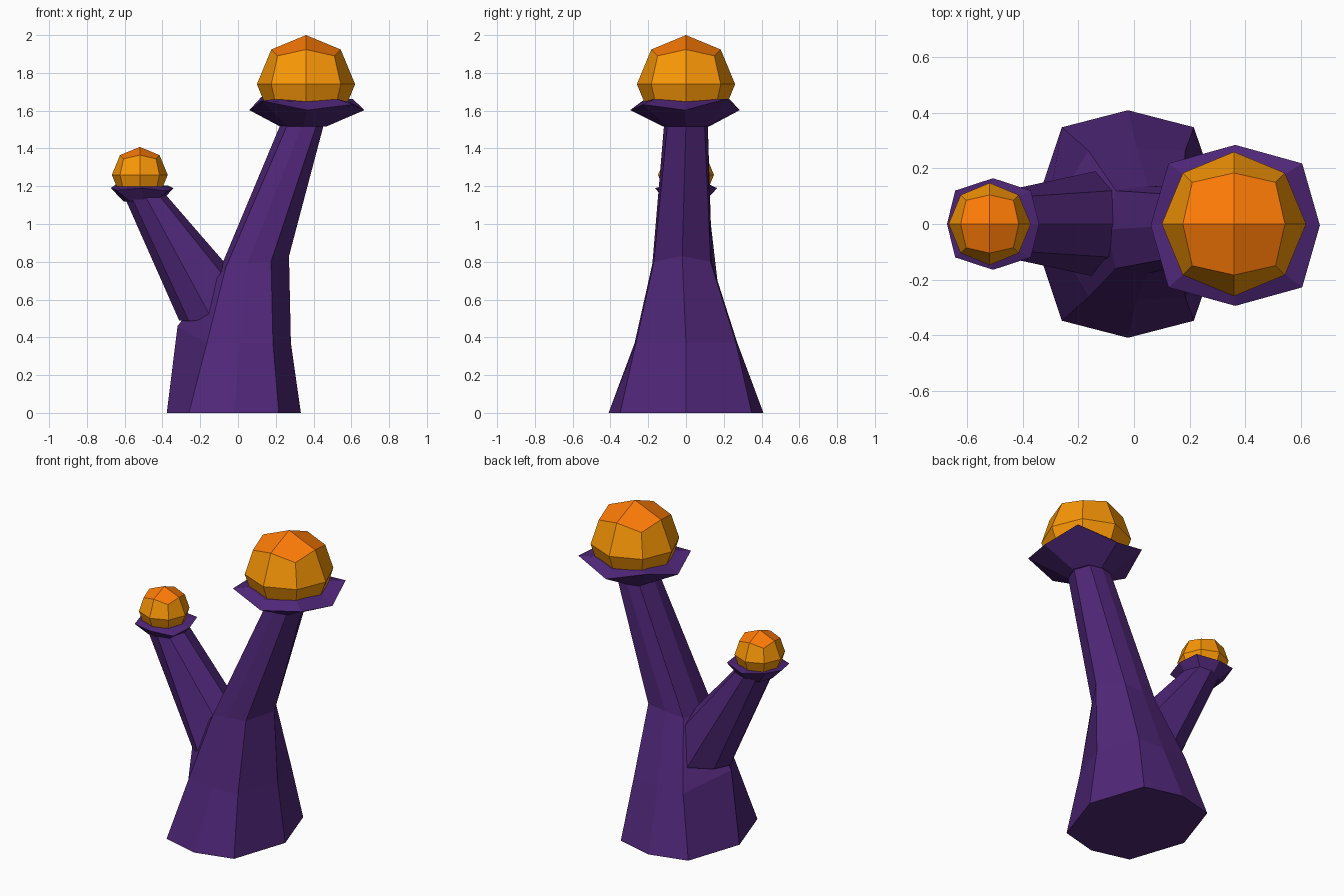
import bpy, bmesh, math
from mathutils import Vector

if "Cube" in bpy.data.objects:
    bpy.data.objects.remove(bpy.data.objects["Cube"])


def material(name, color):
    m = bpy.data.materials.new(name)
    m.diffuse_color = (*color, 1)
    m.use_nodes = True
    m.node_tree.nodes["Principled BSDF"].inputs["Base Color"].default_value = m.diffuse_color
    return m


PURPLE = material("purple bark", (0.08, 0.02, 0.19))
YELLOW = material("amber", (0.95, 0.31, 0.002))
ORANGE = material("orange top", (1.0, 0.2, 0.002))


def finish(name, bm, mats):
    bmesh.ops.recalc_face_normals(bm, faces=bm.faces)
    me = bpy.data.meshes.new(name)
    bm.to_mesh(me)
    bm.free()
    for m in mats:
        me.materials.append(m)
    ob = bpy.data.objects.new(name, me)
    bpy.context.collection.objects.link(ob)


def octagon(cx, cy, z, rx, ry, kx=0.67, ky=0.85, slope=0.0, corners=(0, 0, 0, 0)):
    """Eight-sided ring; slope tilts it along x, corners lift the diagonals."""
    unit = [(1, 0), (kx, ky), (0, 1), (-kx, ky), (-1, 0), (-kx, -ky), (0, -1), (kx, -ky)]
    return [Vector((cx + u * rx, cy + v * ry,
                    z + slope * u * rx + (corners[i // 2] if i % 2 else 0)))
            for i, (u, v) in enumerate(unit)]


def mirrored(half, cy=0.0):
    """Eight-point ring from five points, mirrored front to back."""
    pts = half + [(x, -y, z) for x, y, z in reversed(half[1:4])]
    return [Vector((x, y + cy, z)) for x, y, z in pts]


def loft(name, rings):
    bm = bmesh.new()
    loops = [[bm.verts.new(p) for p in ring] for ring in rings]
    for a, b in zip(loops, loops[1:]):
        for i in range(8):
            j = (i + 1) % 8
            bm.faces.new((a[i], a[j], b[j], b[i]))
    bm.faces.new(loops[0])
    bm.faces.new(loops[-1])
    finish(name, bm, [PURPLE])


def bulb(name, center, r):
    # cube with each side split in four, pushed out to a sphere
    bm = bmesh.new()
    bmesh.ops.create_cube(bm, size=2)
    bmesh.ops.subdivide_edges(bm, edges=bm.edges[:], cuts=1, use_grid_fill=True)
    for f in bm.faces:
        f.material_index = 1 if f.calc_center_median().z > 0.9 else 0
    for v in bm.verts:
        v.co = Vector(center) + v.co.normalized() * r
    finish(name, bm, [YELLOW, ORANGE])


# main trunk, leaning right
loft("trunk", [
    octagon(-0.022, 0, 0, 0.355, 0.41),
    mirrored([(0.28, 0, 0.37), (0.185, 0.265, 0.37), (0.01, 0.272, 0.37),
              (-0.165, 0.265, 0.37), (-0.32, 0, 0.46)]),
    mirrored([(0.27, 0, 0.83), (0.175, 0.15, 0.80), (0.05, 0.158, 0.79),
              (-0.065, 0.14, 0.77), (-0.10, 0, 0.75)], -0.02),
    octagon(0.345, 0, 1.54, 0.11, 0.115, slope=-0.1),
])

# side branch, growing out of the trunk's left faces
loft("side_branch", [
    mirrored([(-0.04, 0, 0.76), (-0.08, 0.12, 0.73), (-0.14, 0.19, 0.50),
              (-0.26, 0.09, 0.485), (-0.312, 0, 0.49)]),
    octagon(-0.487, 0, 1.14, 0.108, 0.115, slope=0.1),
])

# wavy cups with a raised collar holding the bulbs
loft("large_cup", [
    octagon(0.345, 0, 1.515, 0.12, 0.12),
    octagon(0.365, -0.005, 1.603, 0.305, 0.29, 0.79, 0.77,
            corners=(0.06, 0.07, 0.05, 0.03)),
    octagon(0.36, 0, 1.645, 0.235, 0.235, 0.72, 0.72, corners=(0.015,) * 4),
])
loft("small_cup", [
    octagon(-0.505, 0, 1.12, 0.10, 0.10),
    octagon(-0.508, 0, 1.19, 0.166, 0.165, 0.82, 0.73,
            corners=(0.015, 0.02, -0.01, -0.015)),
    octagon(-0.515, 0, 1.198, 0.132, 0.132, 0.72, 0.72),
])

# faceted bulbs
bulb("large_bulb", (0.36, 0, 1.74), 0.26)
bulb("small_bulb", (-0.52, 0, 1.26), 0.148)
